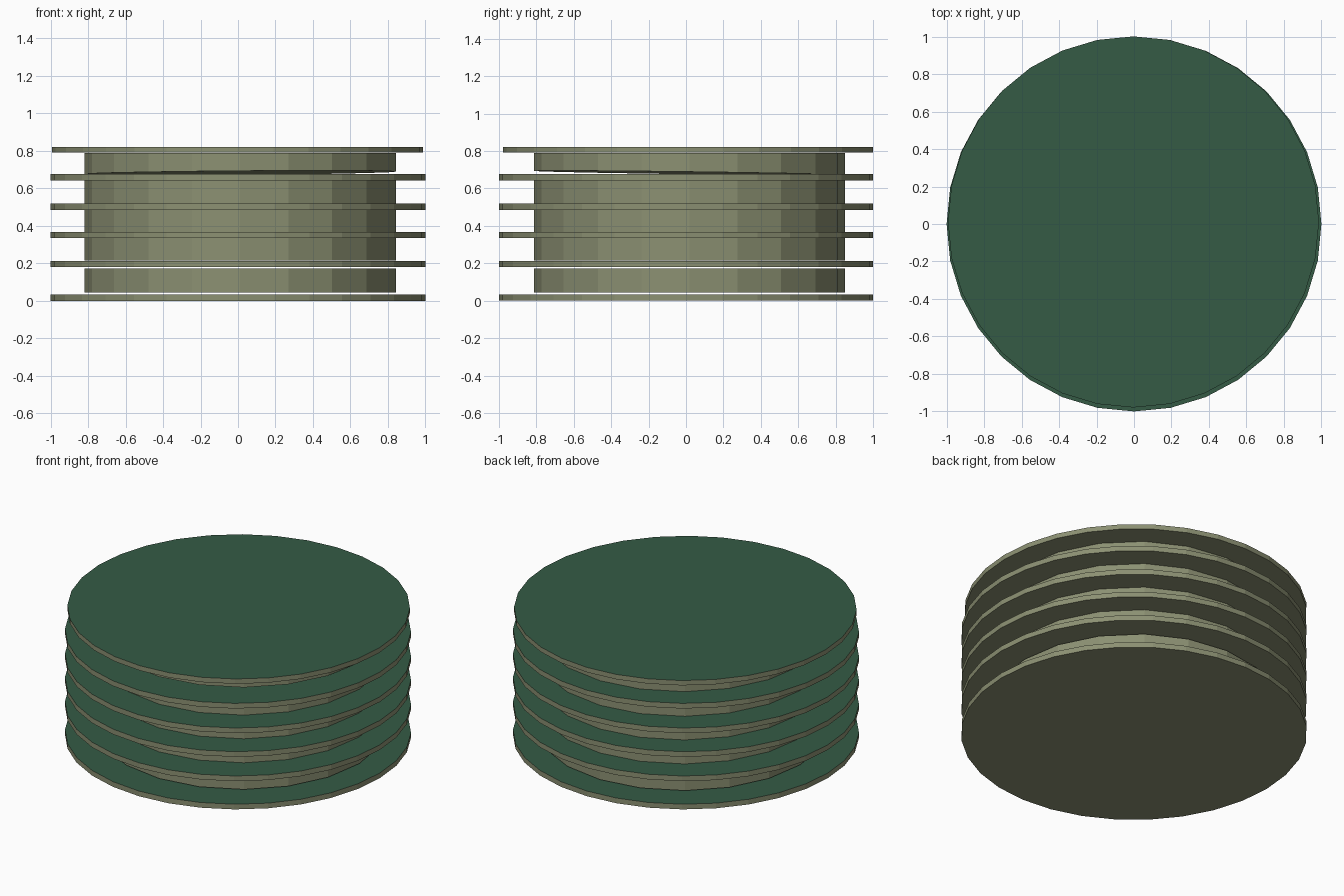
import bpy, bmesh, math

if "Cube" in bpy.data.objects:
    bpy.data.objects.remove(bpy.data.objects["Cube"])


def material(name, rgb):
    m = bpy.data.materials.new(name)
    m.diffuse_color = (*rgb, 1)
    m.use_nodes = True
    m.node_tree.nodes["Principled BSDF"].inputs["Base Color"].default_value = m.diffuse_color
    return m


olive = material("olive_side", (0.26, 0.28, 0.17))
green = material("dark_green_top", (0.035, 0.105, 0.06))


def cylinder(name, sides, radius, cx, cy, z0, z1, green_top, tilt=(0, 0)):
    """Flat-shaded prism; tilt slopes the bottom ring by x and y."""
    bm = bmesh.new()
    rings = []
    for z, t in ((z0, tilt), (z1, (0, 0))):
        ring = []
        for i in range(sides):
            a = 2 * math.pi * i / sides
            x, y = radius * math.cos(a), radius * math.sin(a)
            ring.append(bm.verts.new((cx + x, cy + y, z + t[0] * x + t[1] * y)))
        rings.append(ring)
    low, high = rings
    for i in range(sides):
        j = (i + 1) % sides
        bm.faces.new((low[i], low[j], high[j], high[i]))
    bm.faces.new(low[::-1])
    top = bm.faces.new(high)
    me = bpy.data.meshes.new(name)
    me.materials.append(olive)
    me.materials.append(green)
    if green_top:
        top.material_index = 1
    bm.to_mesh(me)
    bm.free()
    bpy.context.collection.objects.link(bpy.data.objects.new(name, me))


# Wide plates
bases = [0.0, 0.18, 0.335, 0.486, 0.643]
for n, z in enumerate(bases):
    cylinder(f"plate_{n + 1}", 32, 1.0, 0, 0, z, z + 0.033, True)
cylinder("top_plate", 32, 0.99, -0.003, 0.011, 0.791, 0.822, True)

# Narrow spacer drums between the plates (small gaps around the lowest one)
spans = [(0.045, 0.172), (0.215, 0.334), (0.368, 0.485), (0.519, 0.642)]
for n, (a, b) in enumerate(spans):
    cylinder(f"spacer_{n + 1}", 20, 0.832, 0.012, 0.018, a, b, True)
# Uppermost spacer sits slightly tilted
cylinder("top_spacer", 20, 0.832, 0.012, 0.018, 0.683, 0.79, True, (0.008, -0.013))
